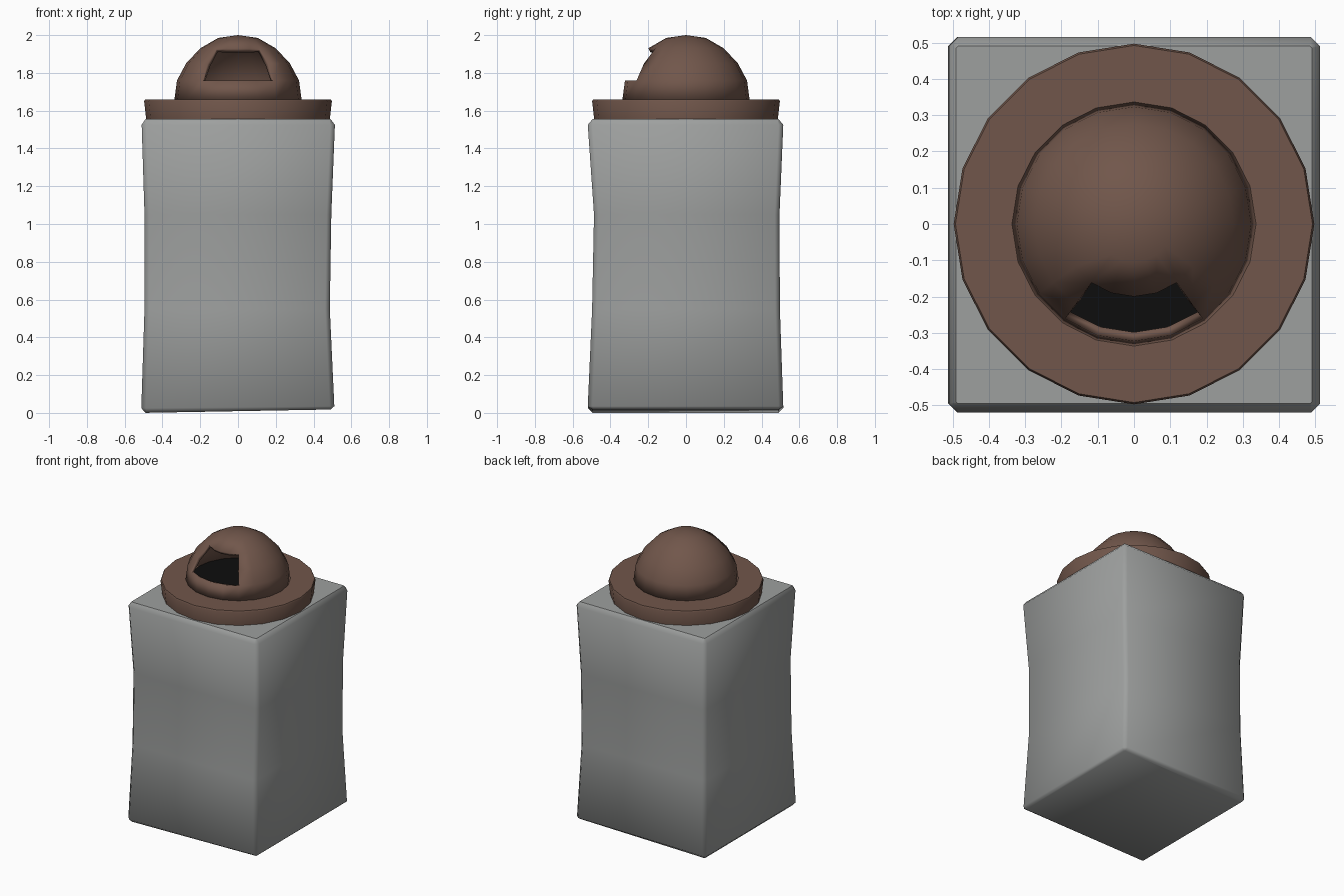
import bpy, bmesh, math

if "Cube" in bpy.data.objects:
    bpy.data.objects.remove(bpy.data.objects["Cube"])

SEG = 20


def material(name, rgb):
    m = bpy.data.materials.new(name)
    m.diffuse_color = (*rgb, 1)
    m.use_nodes = True
    m.node_tree.nodes["Principled BSDF"].inputs["Base Color"].default_value = m.diffuse_color
    return m


STONE = material("grey stone", (0.34, 0.35, 0.345))
BROWN = material("brown metal", (0.165, 0.094, 0.07))
BLACK = material("black inside", (0.004, 0.004, 0.004))


def finish(name, bm, mat, angle):
    bmesh.ops.remove_doubles(bm, verts=bm.verts, dist=1e-5)
    bmesh.ops.recalc_face_normals(bm, faces=bm.faces)
    me = bpy.data.meshes.new(name)
    bm.to_mesh(me)
    bm.free()
    ob = bpy.data.objects.new(name, me)
    bpy.context.collection.objects.link(ob)
    me.materials.append(mat)
    bpy.ops.object.select_all(action='DESELECT')
    ob.select_set(True)
    bpy.context.view_layer.objects.active = ob
    bpy.ops.object.shade_smooth_by_angle(angle=math.radians(angle))
    return ob


def loft(bm, rings, cap_start=False, cap_end=False):
    loops = [[bm.verts.new(p) for p in r] for r in rings]
    n = len(loops[0])
    for a, b in zip(loops, loops[1:]):
        for i in range(n):
            j = (i + 1) % n
            bm.faces.new((a[i], a[j], b[j], b[i]))
    if cap_start:
        bm.faces.new(loops[0][::-1])
    if cap_end:
        bm.faces.new(loops[-1])


def circle(r, z):
    return [(r * math.cos(math.tau * i / SEG), r * math.sin(math.tau * i / SEG), z)
            for i in range(SEG)]


# Stone body: slightly waisted block with chamfered edges
def block_section(z, x0, x1, y0, y1, c=0.025, tilt=0.0):
    pts = [(x0 + c, y0), (x1 - c, y0), (x1, y0 + c), (x1, y1 - c),
           (x1 - c, y1), (x0 + c, y1), (x0, y1 - c), (x0, y0 + c)]
    return [(x, y, z + tilt * (x + 0.51)) for x, y in pts]


bm = bmesh.new()
loft(bm, [
    block_section(0.0, -0.49, 0.49, -0.495, 0.49, 0.005, 0.018),
    block_section(0.025, -0.512, 0.51, -0.52, 0.515, tilt=0.01),
    block_section(0.55, -0.495, 0.486, -0.497, 0.497),
    block_section(1.05, -0.495, 0.494, -0.487, 0.495),
    block_section(1.525, -0.51, 0.513, -0.52, 0.515),
    block_section(1.555, -0.49, 0.49, -0.495, 0.49, 0.005),
], True, True)
finish("stone_body", bm, STONE, 50)

# Collar ring plate under the dome
bm = bmesh.new()
loft(bm, [circle(0.485, 1.545), circle(0.497, 1.65), circle(0.492, 1.66)], True, True)
finish("collar", bm, BROWN, 50)

# Domed lid with an opening facing front
profile = [(0.337, 1.655), (0.323, 1.76), (0.275, 1.85), (0.2, 1.93), (0.105, 1.985), (0.0, 2.0)]
bm = bmesh.new()
loft(bm, [circle(r, z) for r, z in profile])
bmesh.ops.remove_doubles(bm, verts=bm.verts, dist=1e-5)
hole = []
for f in bm.faces:
    c = f.calc_center_median()
    if 1.77 < c.z < 1.92 and abs(math.atan2(c.x, -c.y)) < math.radians(36):
        hole.append(f)
bmesh.ops.delete(bm, geom=hole, context='FACES')
dome = finish("dome_lid", bm, BROWN, 50)
shell = dome.modifiers.new("shell", 'SOLIDIFY')
shell.thickness = 0.025
shell.offset = -1

# Dark floor seen through the opening
bm = bmesh.new()
loft(bm, [circle(0.31, 1.655), circle(0.31, 1.664)], True, True)
finish("dark_floor", bm, BLACK, 30)
